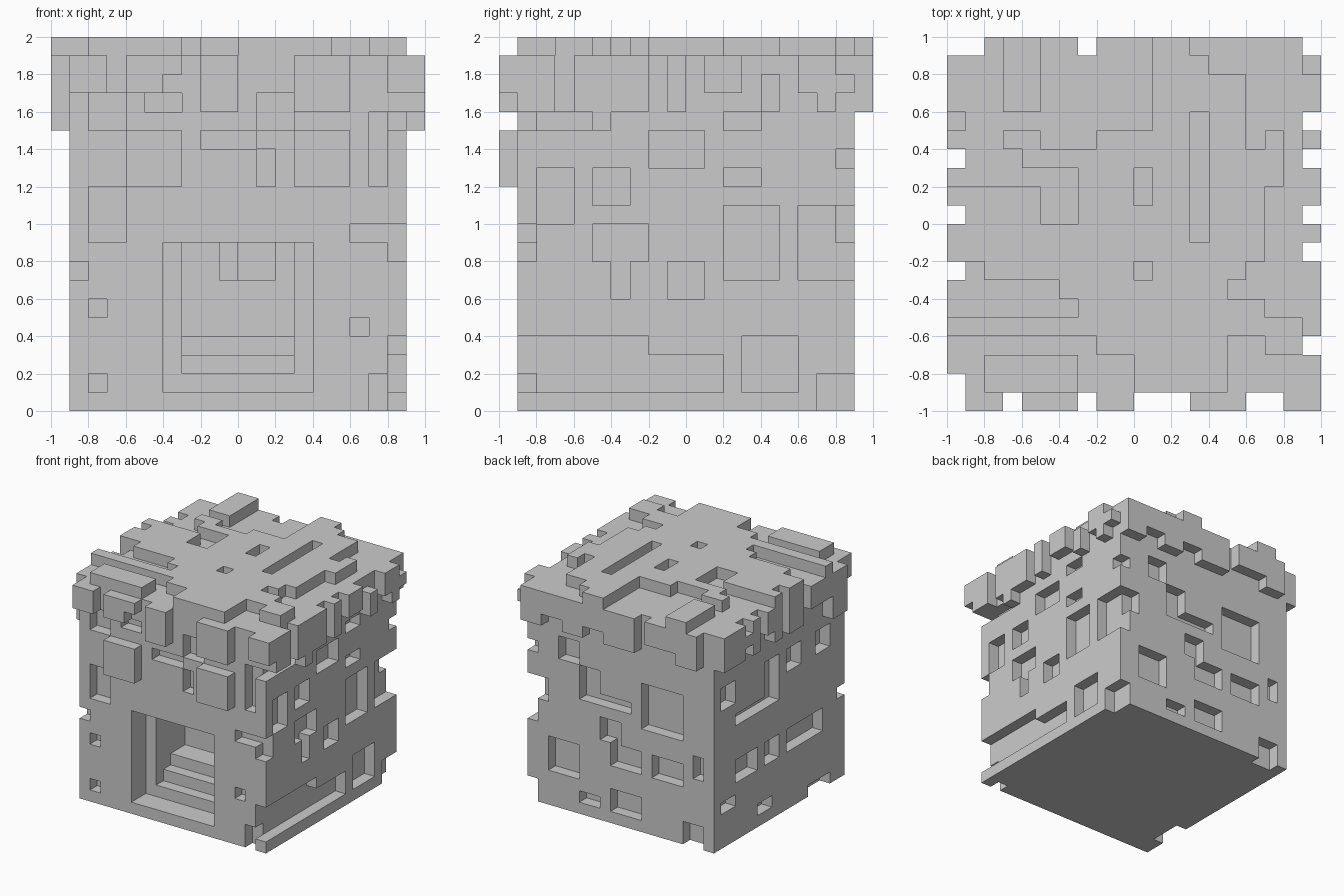
import bpy, bmesh, math

if "Cube" in bpy.data.objects:
    bpy.data.objects.remove(bpy.data.objects["Cube"])

# Everything sits on a 0.1 grid; sizes below are whole cells (10 = 1 unit).
def box(x0, x1, y0, y1, z0, z1):
    return {(x, y, z) for x in range(x0, x1) for y in range(y0, y1) for z in range(z0, z1)}

# Boxes on a wall, given as (along0, along1, z0, z1), reaching from layer a to b.
def on_front(items, a=-9, b=-8):
    return set().union(*(box(p, q, a, b, z0, z1) for p, q, z0, z1 in items))

def on_side(items, a=8, b=9):
    return set().union(*(box(a, b, p, q, z0, z1) for p, q, z0, z1 in items))

# Main block
body = box(-9, 9, -9, 9, 0, 19)

# Shallow pits in the front wall
body -= on_front([(-8, -6, 9, 12), (-9, -8, 7, 8), (-8, -7, 5, 6), (-8, -7, 1, 2),
                  (6, 7, 4, 5), (6, 9, 9, 10), (8, 9, 8, 9), (7, 8, 0, 2),
                  (-8, -6, 15, 17), (-5, -3, 16, 17), (1, 3, 15, 17), (-2, 1, 14, 15),
                  (1, 2, 12, 14), (7, 8, 12, 15), (7, 9, 15, 16)])
# Pits in the right wall
body -= on_side([(-9, -2, 1, 4), (-2, 2, 1, 3), (3, 6, 1, 4), (7, 9, 0, 2),
                 (-8, -6, 10, 13), (-5, -3, 11, 13), (-2, 1, 13, 15), (2, 4, 12, 13),
                 (2, 5, 7, 11), (6, 9, 7, 11), (-5, -2, 8, 10), (-4, -3, 6, 8),
                 (-1, 1, 6, 8), (-9, -8, 8, 10), (8, 9, 13, 14), (2, 4, 15, 16),
                 (-9, -4, 15, 16)])
# Pits in the back wall
body -= on_front([(4, 7, 3, 6), (0, 2, 7, 9), (-2, 1, 5, 7), (-6, -3, 5, 7),
                  (-8, -7, 6, 8), (-2, 1, 1, 3), (2, 4, 1, 2), (-6, -2, 9, 13),
                  (2, 4, 10, 13), (-1, 2, 10, 11), (4, 6, 13, 15), (7, 9, 9, 11),
                  (-8, -6, 0, 2)], 8, 9)
# Pits in the left wall
body -= on_side([(6, 8, 3, 4), (1, 3, 1, 2), (3, 6, 5, 7), (0, 2, 5, 7), (-6, -1, 5, 7),
                 (0, 2, 10, 14), (2, 6, 10, 11), (6, 8, 12, 14), (-3, -1, 12, 14),
                 (-7, -5, 12, 14), (-7, -4, 0, 1)], -9, -8)

# Doorway: outer recess, inner chamber, steps, niche in the rear
body -= box(-4, 4, -9, -7, 1, 9) | box(-3, 3, -7, -3, 2, 9)
body |= box(-3, 3, -6, -3, 2, 3) | box(-3, 3, -5, -3, 3, 4)
body -= box(-1, 0, -3, -2, 7, 9) | box(0, 2, -3, -1, 7, 9)

# Overhanging trim blocks, one wall at a time
trim = on_front([(-9, -7, 17, 19), (-6, -4, 17, 19), (-2, 0, 16, 19), (3, 6, 16, 19),
                 (8, 10, 17, 19), (-6, -3, 12, 15), (3, 6, 12, 15), (-4, -3, 18, 19)], -10, -9)
trim |= on_side([(-9, -7, 16, 19), (-6, -5, 16, 19), (-5, -4, 15, 19), (-4, -2, 16, 19),
                 (-1, 0, 16, 19), (1, 3, 17, 19), (4, 5, 16, 18), (6, 7, 17, 19),
                 (7, 8, 16, 19), (8, 9, 17, 18)], 9, 10)
trim |= on_front([(-8, -6, 16, 19), (-6, -3, 17, 19), (-2, 1, 16, 19), (1, 3, 17, 19),
                  (3, 5, 16, 19), (5, 7, 17, 19), (7, 9, 16, 19)], 9, 10)
trim |= on_side([(-8, -6, 15, 19), (-6, -3, 17, 19), (-2, 0, 16, 19), (1, 2, 16, 19),
                 (2, 3, 17, 19), (4, 5, 16, 19), (5, 6, 17, 18), (6, 9, 16, 19)], -10, -9)

# Jagged top layer, as strips (y0, y1, x0, x1)
strips = [(-9, -7, 0, 5), (-7, -6, -2, 5), (-6, -5, -10, 7), (-7, -5, 7, 9),
          (-5, -4, -3, 7), (-4, -3, -4, 5), (-3, -2, -8, 5), (-3, -2, 5, 6),
          (-2, 0, -10, 7), (0, 1, -9, 7), (1, 2, -10, 7), (2, 3, -3, 8),
          (3, 4, -6, 8), (4, 5, -7, -5), (4, 5, -2, 6), (4, 5, 7, 8),
          (5, 8, 1, 6), (8, 9, 1, 4), (9, 10, 1, 3),
          (-9, -7, -8, -3), (6, 10, -7, -5)]
top = set().union(*(box(x0, x1, y0, y1, 19, 20) for y0, y1, x0, x1 in strips))
# Slots sunk into the top layer
top -= box(3, 4, -1, 6, 19, 20) | box(0, 1, 1, 3, 19, 20)
top -= box(0, 1, -3, -2, 19, 20) | box(-5, -3, 0, 3, 19, 20)

solid = body | trim | top

# Skin the outside of a set of cells, then merge flat areas
def build(name, cells):
    bm = bmesh.new()
    verts = {}

    def vert(p):
        if p not in verts:
            verts[p] = bm.verts.new([c / 10 for c in p])
        return verts[p]

    for cell in cells:
        for axis in range(3):
            for side in (0, 1):
                near = list(cell)
                near[axis] += 2 * side - 1
                if tuple(near) in solid:
                    continue
                u, v = (axis + 1) % 3, (axis + 2) % 3
                ring = []
                for du, dv in ((0, 0), (1, 0), (1, 1), (0, 1)):
                    p = list(cell)
                    p[axis] += side
                    p[u] += du
                    p[v] += dv
                    ring.append(vert(tuple(p)))
                bm.faces.new(ring if side else ring[::-1])
    bmesh.ops.dissolve_limit(bm, angle_limit=math.radians(1), verts=bm.verts, edges=bm.edges)
    mesh = bpy.data.meshes.new(name)
    bm.to_mesh(mesh)
    bm.free()
    bpy.context.collection.objects.link(bpy.data.objects.new(name, mesh))

build("block_body", body)
build("overhang_trim", trim - body)
build("top_layer", top)
